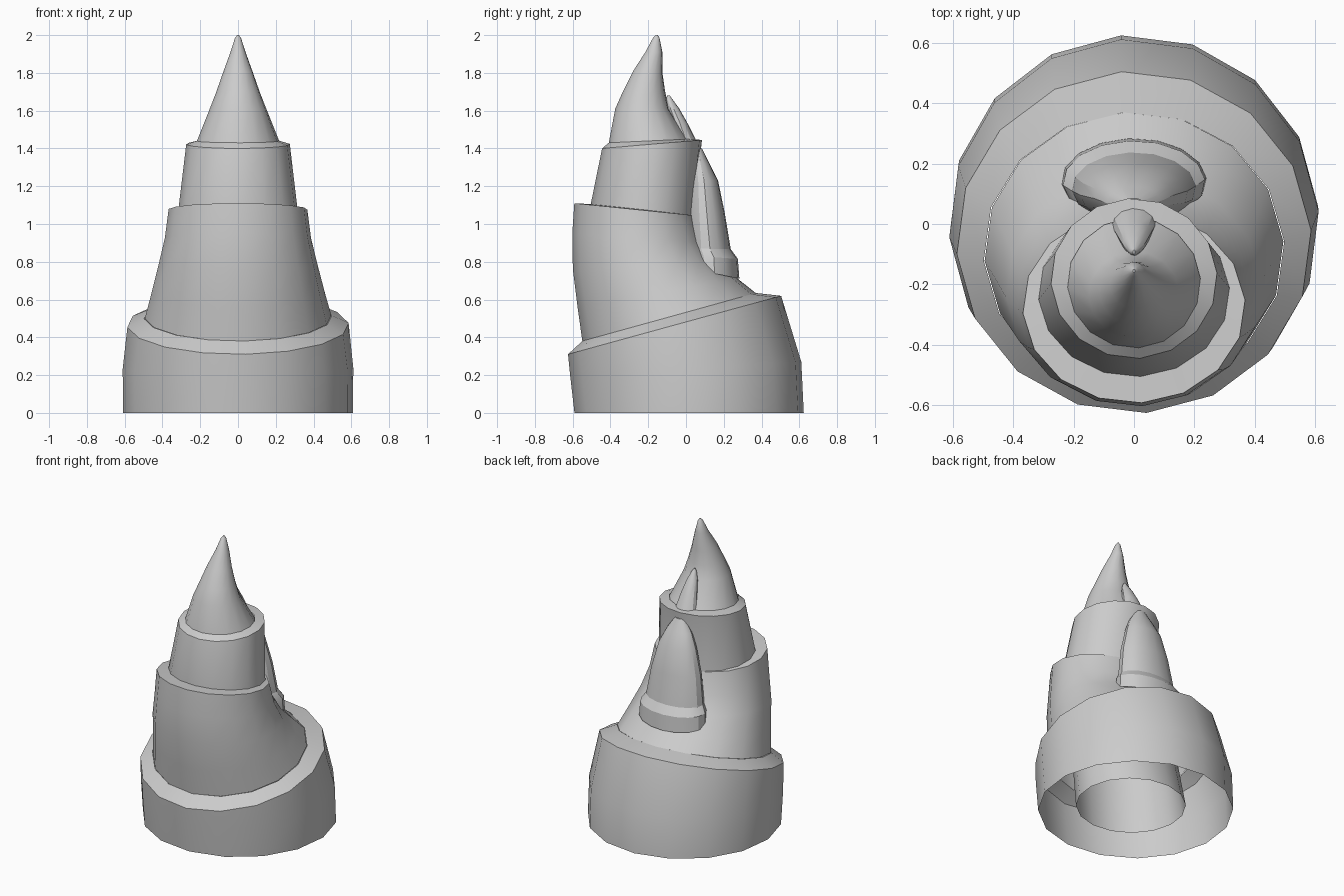
import bpy, bmesh, math


def loft(name, rings, sides=16, turn=4, cap_top=False):
    """Skin elliptical rings (front_y, front_z, back_y, back_z, half_width)."""
    bm = bmesh.new()
    loops = []
    for y0, z0, y1, z1, rx in rings:
        loop = []
        for i in range(sides):
            a = math.radians(turn) + math.tau * i / sides
            t = (1 + math.sin(a)) / 2
            loop.append(bm.verts.new((rx * math.cos(a), y0 + (y1 - y0) * t,
                                      z0 + (z1 - z0) * t)))
        loops.append(loop)
    for lo, hi in zip(loops, loops[1:]):
        for i in range(sides):
            j = (i + 1) % sides
            bm.faces.new((lo[i], lo[j], hi[j], hi[i]))
    if cap_top:
        bm.faces.new(loops[-1])
    mesh = bpy.data.meshes.new(name)
    bm.to_mesh(mesh)
    bm.free()
    ob = bpy.data.objects.new(name, mesh)
    bpy.context.collection.objects.link(ob)
    bpy.ops.object.select_all(action='DESELECT')
    ob.select_set(True)
    bpy.context.view_layer.objects.active = ob
    bpy.ops.object.shade_smooth_by_angle(angle=math.radians(30))
    return ob


# Wide open-bottomed base with a tilted ledge
loft("base_shell", [
    (-0.592, 0.0, 0.625, 0.0, 0.61),
    (-0.615, 0.2, 0.612, 0.27, 0.612),
    (-0.626, 0.31, 0.505, 0.62, 0.587),
    (-0.55, 0.38, 0.37, 0.635, 0.498)])

# Second tier, sweeping forward, with a ledge on top
loft("second_tier", [
    (-0.55, 0.38, 0.37, 0.635, 0.495),
    (-0.575, 0.56, 0.275, 0.71, 0.46),
    (-0.60, 0.76, 0.165, 0.80, 0.423),
    (-0.603, 0.95, 0.095, 0.90, 0.388),
    (-0.592, 1.11, 0.045, 1.045, 0.368),
    (-0.50, 1.105, 0.02, 1.05, 0.31)])

# Inner core reaching down into the base, topped by the third tier
loft("core_and_third_tier", [
    (-0.37, 0.05, 0.31, 0.05, 0.345),
    (-0.40, 0.40, 0.22, 0.40, 0.34),
    (-0.48, 0.80, 0.08, 0.80, 0.33),
    (-0.508, 1.09, 0.045, 1.05, 0.317),
    (-0.445, 1.40, 0.085, 1.445, 0.275),
    (-0.41, 1.43, 0.02, 1.45, 0.22)])

# Curved pointed tip
loft("tip", [
    (-0.415, 1.40, 0.03, 1.42, 0.23),
    (-0.375, 1.61, -0.09, 1.61, 0.15),
    (-0.335, 1.70, -0.11, 1.70, 0.115),
    (-0.28, 1.81, -0.123, 1.79, 0.08),
    (-0.215, 1.91, -0.125, 1.91, 0.04),
    (-0.175, 1.985, -0.14, 1.985, 0.016),
    (-0.16, 2.0, -0.15, 2.0, 0.004)], cap_top=True)

# Small spur behind the tip
loft("tip_spur", [
    (-0.06, 1.43, 0.055, 1.44, 0.074),
    (-0.08, 1.54, 0.01, 1.53, 0.055),
    (-0.10, 1.61, -0.035, 1.61, 0.036),
    (-0.105, 1.66, -0.075, 1.665, 0.015),
    (-0.10, 1.68, -0.085, 1.68, 0.004)], sides=12, cap_top=True)

# Bud growing on the back, and the collar it sits in
loft("back_bud", [
    (0.0, 0.80, 0.25, 0.78, 0.21),
    (0.0, 0.88, 0.235, 0.88, 0.205),
    (0.0, 1.06, 0.205, 1.06, 0.178),
    (0.01, 1.23, 0.17, 1.23, 0.132),
    (0.02, 1.32, 0.125, 1.32, 0.09),
    (0.04, 1.40, 0.085, 1.40, 0.035)], cap_top=True)
loft("bud_collar", [
    (0.0, 0.77, 0.283, 0.71, 0.24),
    (0.0, 0.835, 0.275, 0.815, 0.235),
    (0.0, 0.87, 0.235, 0.87, 0.205)])
